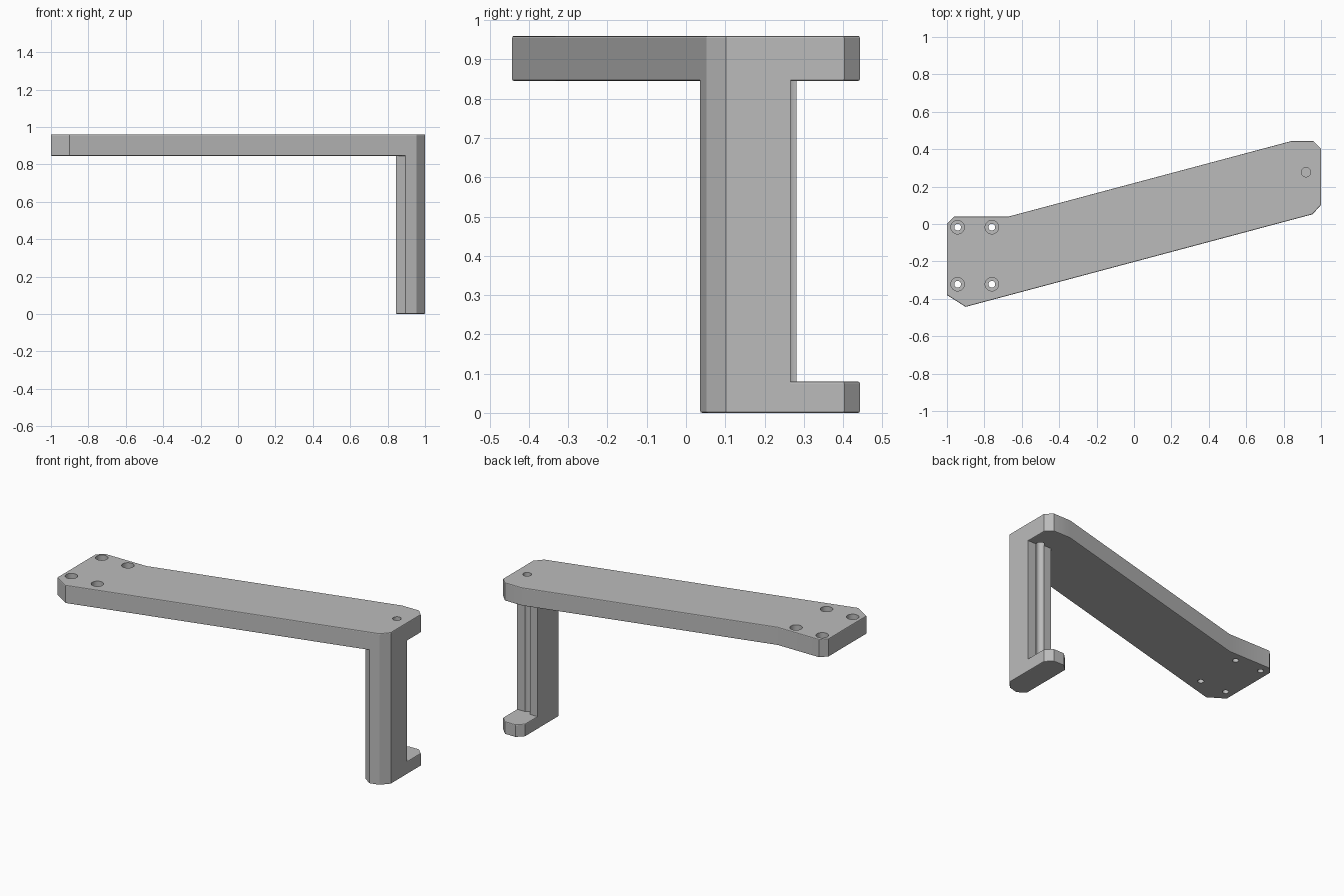
import bpy
import bmesh
from math import cos, sin, pi

cube = bpy.data.objects.get("Cube")
if cube:
    bpy.data.objects.remove(cube, do_unlink=True)

grey = bpy.data.materials.new("plain grey")
grey.use_nodes = True
COLOUR = (0.5, 0.5, 0.5, 1)
grey.diffuse_color = COLOUR
grey.node_tree.nodes["Principled BSDF"].inputs["Base Color"].default_value = COLOUR


def prism(name, outline, z0, z1):
    """Extrude a counter-clockwise outline from z0 to z1."""
    bm = bmesh.new()
    base = bm.faces.new([bm.verts.new((x, y, z0)) for x, y in outline])
    top = bmesh.ops.extrude_face_region(bm, geom=[base])["geom"]
    verts = [v for v in top if isinstance(v, bmesh.types.BMVert)]
    bmesh.ops.translate(bm, verts=verts, vec=(0, 0, z1 - z0))
    bmesh.ops.recalc_face_normals(bm, faces=bm.faces)
    mesh = bpy.data.meshes.new(name)
    bm.to_mesh(mesh)
    bm.free()
    mesh.materials.append(grey)
    obj = bpy.data.objects.new(name, mesh)
    bpy.context.collection.objects.link(obj)
    return obj


def circle(x, y, r, n=32):
    return [(x + r * cos(2 * pi * i / n), y + r * sin(2 * pi * i / n)) for i in range(n)]


def apply(obj, mod):
    bpy.ops.object.select_all(action="DESELECT")
    obj.select_set(True)
    bpy.context.view_layer.objects.active = obj
    bpy.ops.object.modifier_apply(modifier=mod.name)


def soften(obj):
    """Tiny rounding along the square rims only."""
    mod = obj.modifiers.new("rim", "BEVEL")
    mod.width = 0.005
    mod.segments = 2
    mod.limit_method = "ANGLE"
    mod.angle_limit = 1.3
    apply(obj, mod)


def drill(obj, x, y, r, z0, z1):
    cutter = prism("hole_cutter", circle(x, y, r), z0, z1)
    cutter.hide_render = True
    mod = obj.modifiers.new("hole", "BOOLEAN")
    mod.operation = "DIFFERENCE"
    mod.solver = "EXACT"
    mod.object = cutter
    apply(obj, mod)
    bpy.data.objects.remove(cutter, do_unlink=True)


ARM_LOW, ARM_TOP = 0.845, 0.96
PIN_X, PIN_Y, PIN_R = 0.92, 0.277, 0.025

# Slanted arm with clipped corners
arm = prism("arm", [(-1, -0.38), (-0.9, -0.443), (0.955, 0.052), (1, 0.102),
                    (1, 0.403), (0.96, 0.443), (0.84, 0.443), (-0.67, 0.04),
                    (-0.96, 0.04), (-1, 0)], ARM_LOW, ARM_TOP)
soften(arm)

# Counterbored screw holes and the pin hole
for x in (-0.943, -0.76):
    for y in (-0.017, -0.322):
        drill(arm, x, y, 0.036, 0.91, 1.1)
        drill(arm, x, y, 0.018, 0.7, 1.1)
drill(arm, PIN_X, PIN_Y, PIN_R, 0.7, 1.1)

# Post and foot share the same chamfered front
front = [(0.845, 0.07), (0.895, 0.036), (0.955, 0.052), (1, 0.102)]
post = prism("post", front + [(1, 0.266), (0.94, 0.266), (0.9, 0.281), (0.845, 0.281)],
             0.03, 0.94)
drill(post, PIN_X, PIN_Y, PIN_R, 0.08, 1.1)

foot = prism("foot", front + [(1, 0.403), (0.96, 0.443), (0.885, 0.443), (0.845, 0.403)],
             0, 0.08)
soften(foot)

for obj in (arm, post, foot):
    bpy.ops.object.select_all(action="DESELECT")
    obj.select_set(True)
    bpy.context.view_layer.objects.active = obj
    bpy.ops.object.shade_smooth_by_angle(angle=0.35)
